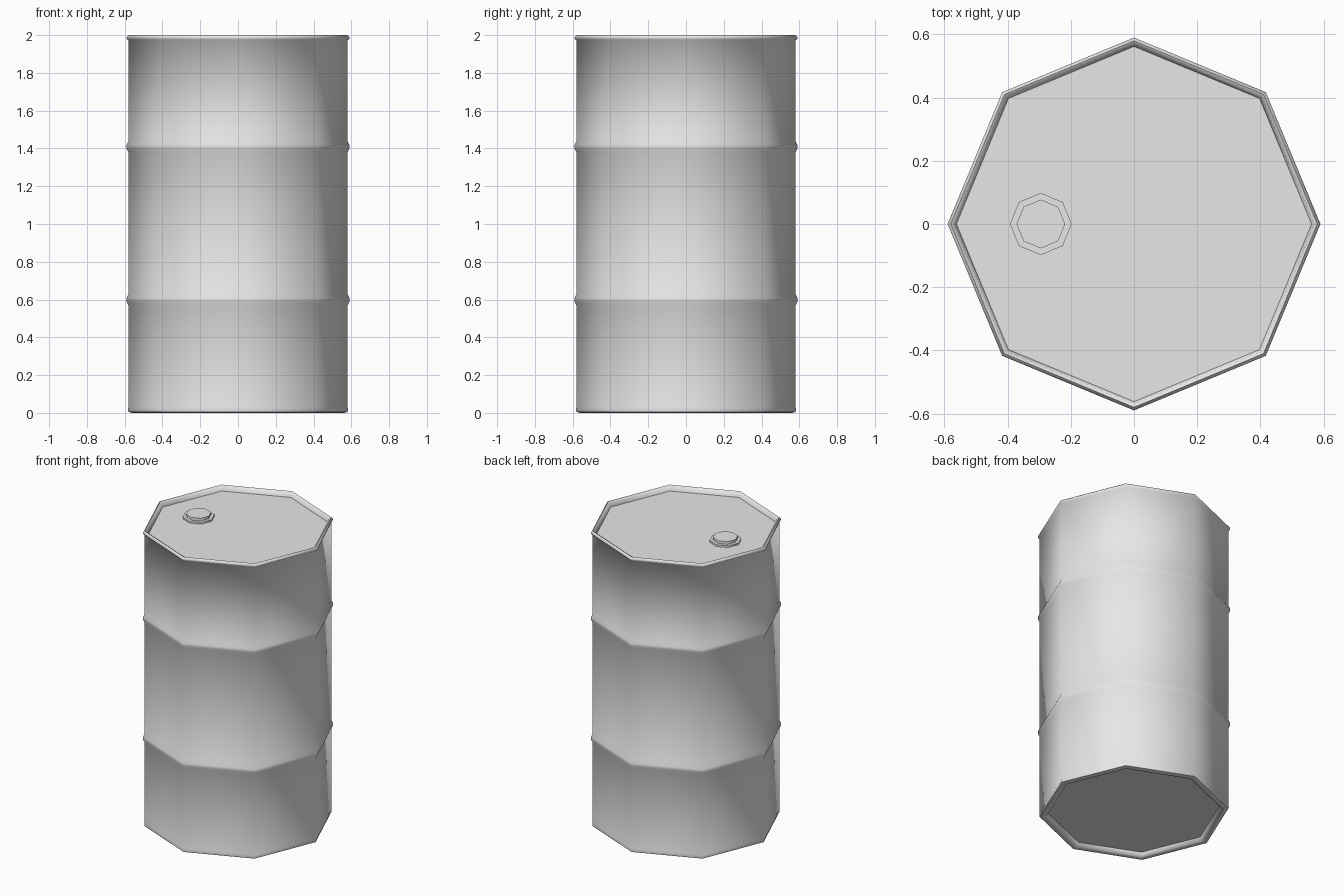
import bpy, bmesh, math

# Remove the default cube
cube = bpy.data.objects.get("Cube")
if cube:
    bpy.data.objects.remove(cube, do_unlink=True)

SIDES = 8

steel = bpy.data.materials.new("grey_steel")
steel.use_nodes = True
color = (0.8, 0.8, 0.8, 1)
steel.diffuse_color = color
steel.node_tree.nodes["Principled BSDF"].inputs["Base Color"].default_value = color


def lathe(name, profile, center=(0, 0, 0)):
    """Revolve an open (radius, height) profile, bottom to top, capping both ends."""
    bm = bmesh.new()
    rings = []
    for r, z in profile:
        rings.append([bm.verts.new((r * math.cos(math.tau * i / SIDES),
                                    r * math.sin(math.tau * i / SIDES), z))
                      for i in range(SIDES)])
    for low, high in zip(rings, rings[1:]):
        for i in range(SIDES):
            j = (i + 1) % SIDES
            bm.faces.new((low[i], low[j], high[j], high[i]))
    bm.faces.new(rings[0][::-1])
    bm.faces.new(rings[-1])
    mesh = bpy.data.meshes.new(name)
    bm.to_mesh(mesh)
    bm.free()
    mesh.materials.append(steel)
    obj = bpy.data.objects.new(name, mesh)
    obj.location = center
    bpy.context.collection.objects.link(obj)
    bpy.ops.object.select_all(action='DESELECT')
    obj.select_set(True)
    bpy.context.view_layer.objects.active = obj
    bpy.ops.object.shade_smooth_by_angle(angle=math.radians(60))
    return obj


def hoop(z):
    """Raised rolling hoop on the barrel wall."""
    return [(0.58, z - 0.03), (0.59, z - 0.01), (0.59, z + 0.01), (0.58, z + 0.03)]


# Barrel: recessed base, bottom rim, wall with two hoops, top rim, recessed lid
base = [(0.53, 0.03), (0.54, 0.005), (0.56, 0), (0.58, 0.005), (0.583, 0.018), (0.58, 0.03)]
rim = [(0.58, 1.972), (0.59, 1.98), (0.59, 1.99), (0.58, 2.0), (0.57, 1.995), (0.562, 1.965)]
lathe("barrel", base + hoop(0.6) + hoop(1.41) + rim)

# Filler cap on the lid
lid = (-0.295, 0, 1.965)
lathe("cap_collar", [(0.098, -0.005), (0.098, 0.012)], lid)
lathe("cap_plug", [(0.077, 0), (0.077, 0.03)], lid)
